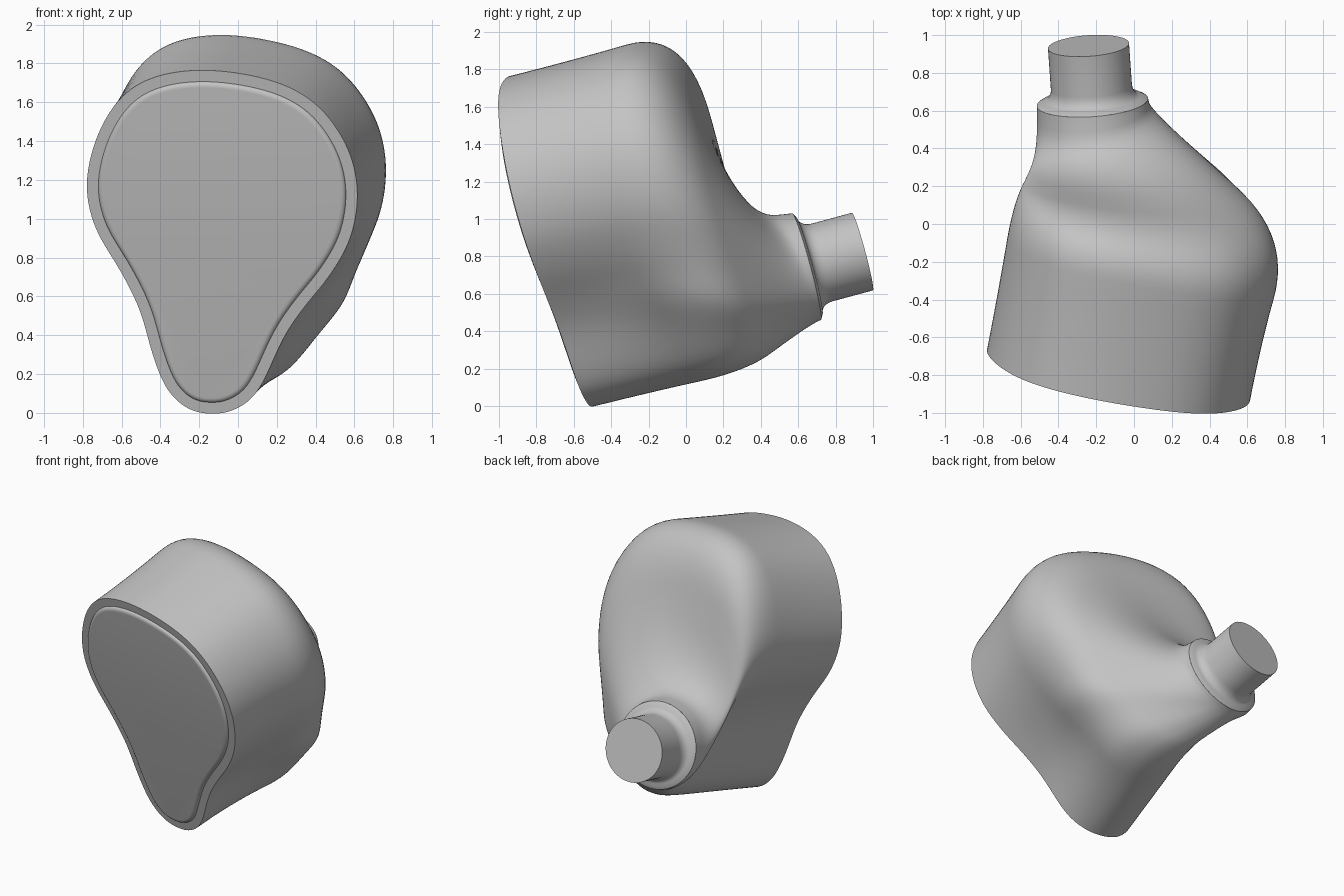
import bpy, bmesh, math
from mathutils import Vector

cube = bpy.data.objects.get("Cube")
if cube:
    bpy.data.objects.remove(cube)

grey = bpy.data.materials.new("plain_grey")
grey.use_nodes = True
grey.diffuse_color = (0.55, 0.55, 0.55, 1)
grey.node_tree.nodes["Principled BSDF"].inputs["Base Color"].default_value = (0.55, 0.55, 0.55, 1)

# Teardrop outline of the face (x, z), anticlockwise from the bottom
OUTLINE = [(-.13, -.005), (-.01, .02), (.11, .12), (.23, .38), (.345, .55), (.475, .71),
           (.58, .9), (.617, 1.12), (.58, 1.33), (.47, 1.52), (.32, 1.65), (.11, 1.73),
           (-.17, 1.767), (-.42, 1.735), (-.6, 1.63), (-.725, 1.43), (-.782, 1.18),
           (-.735, .95), (-.61, .74), (-.505, .53), (-.44, .3), (-.365, .12), (-.255, .02)]
STEP = Vector((.194, 1, .25))            # depth direction of the shell
BACK = STEP.normalized()
AXIS = Vector((-.07, 1, .27)).normalized()  # nozzle direction
SIDE = (Vector((1, 0, 0)) - AXIS * AXIS.x).normalized()
RISE = SIDE.cross(AXIS)
COLLAR = Vector((-.22, .645, .745))
COLLAR_R = .295


def smooth_loop(points, sub=7):
    """Closed Catmull-Rom curve through the points, lightly relaxed."""
    pts = [Vector(p) for p in points]
    n, out = len(pts), []
    for i in range(n):
        a, b, c, d = (pts[(i + k) % n] for k in (-1, 0, 1, 2))
        for s in range(sub):
            t = s / sub
            out.append(.5 * (2 * b + (c - a) * t + (2 * a - 5 * b + 4 * c - d) * t ** 2
                             + (3 * b - a - 3 * c + d) * t ** 3))
    for _ in range(6):
        out = [(out[i - 1] + 2 * p + out[(i + 1) % len(out)]) / 4 for i, p in enumerate(out)]
    return out


def bezier(a, b, c, steps):
    return [a.lerp(b, i / steps).lerp(b.lerp(c, i / steps), i / steps) for i in range(steps + 1)]


def bump(angle, centre, width):
    d = (angle - centre + math.pi) % (2 * math.pi) - math.pi
    return math.exp(-(d / width) ** 2)


def build(name, rings, cap_first=False, cap_last=False):
    """Skin a list of closed rings into one smooth object."""
    bm = bmesh.new()
    loops = [[bm.verts.new(p) for p in ring] for ring in rings]
    n = len(loops[0])
    for lo, hi in zip(loops, loops[1:]):
        for i in range(n):
            bm.faces.new((lo[i], lo[(i + 1) % n], hi[(i + 1) % n], hi[i]))
    if cap_first:
        bm.faces.new(loops[0][::-1])
    if cap_last:
        bm.faces.new(loops[-1])
    bmesh.ops.recalc_face_normals(bm, faces=bm.faces)
    mesh = bpy.data.meshes.new(name)
    bm.to_mesh(mesh)
    bm.free()
    mesh.materials.append(grey)
    obj = bpy.data.objects.new(name, mesh)
    bpy.context.collection.objects.link(obj)
    bpy.ops.object.select_all(action='DESELECT')
    obj.select_set(True)
    bpy.context.view_layer.objects.active = obj
    bpy.ops.object.shade_smooth_by_angle(angle=math.radians(40))
    return obj


# Lay the outline on the tilted face plane
face = [Vector((p.x, -.529 - .194 * p.x - .25 * p.y, p.y)) for p in smooth_loop(OUTLINE)]


# Shell: each strand runs back from the face, over the shoulder, into the collar
def strand(p):
    ang = math.atan2(p.z - .85, p.x + .1)
    radial = SIDE * math.cos(ang) + RISE * math.sin(ang)
    right, left = bump(ang, -.2, .9), bump(ang, 3, .7)
    swell = .07 * bump(ang, 0, .7) + .04 * bump(ang, 2.1, .6)
    push = Vector((math.cos(ang), 0, math.sin(ang))) * swell
    push += Vector((.85, 0, -.5)) * .2 * bump(ang, -.85, .55)   # fills the lower right hollow
    depth = .89 - .07 * right - .12 * left - .06 * bump(ang, -1.6, .6)
    shoulder = p + STEP * depth + push
    end = COLLAR + radial * COLLAR_R
    upper = (.5 + .5 * math.cos(ang - math.radians(110))) ** 1.5
    neck = end - AXIS * (.06 + .22 * upper) + radial * (.01 + .035 * upper - .02 * left)
    mid = p + STEP * .3
    s0 = shoulder.lerp(mid, .45 + .2 * right)
    s1 = shoulder.lerp(neck, .36)
    n0 = neck.lerp(shoulder, .4)
    n1 = neck.lerp(end, .7)
    web = [s1.lerp(n0, i / 4) for i in range(1, 4)]
    return (bezier(p, mid, s0, 8)[:-1] + bezier(s0, shoulder, s1, 14) + web
            + bezier(n0, neck, n1, 12) + [end])


build("shell", list(zip(*[strand(p) for p in face])), cap_first=True)


# Raised face panel with a rounded edge
def inset(amount, height):
    ring = []
    for i, p in enumerate(face):
        along = (face[(i + 1) % len(face)] - face[i - 1]).normalized()
        ring.append(p + (-BACK).cross(along) * amount - BACK * height)
    return ring


arc = [math.radians(a) for a in range(0, 91, 15)]
build("face_panel", [inset(.06 + .028 * (1 - math.cos(a)), .02 * math.sin(a)) for a in arc],
      cap_last=True)

# Nozzle: collar ledge, concave fillet and straight tube
profile = [(COLLAR_R, 0), (.268, .015)]
profile += [(.268 - .053 * math.sin(a), .085 - .07 * math.cos(a)) for a in arc[1:]]
profile += [(.215, .31)]
turns = [2 * math.pi * i / 64 for i in range(64)]
build("nozzle", [[COLLAR + AXIS * h + (SIDE * math.cos(t) + RISE * math.sin(t)) * r for t in turns]
                 for r, h in profile], cap_last=True)
